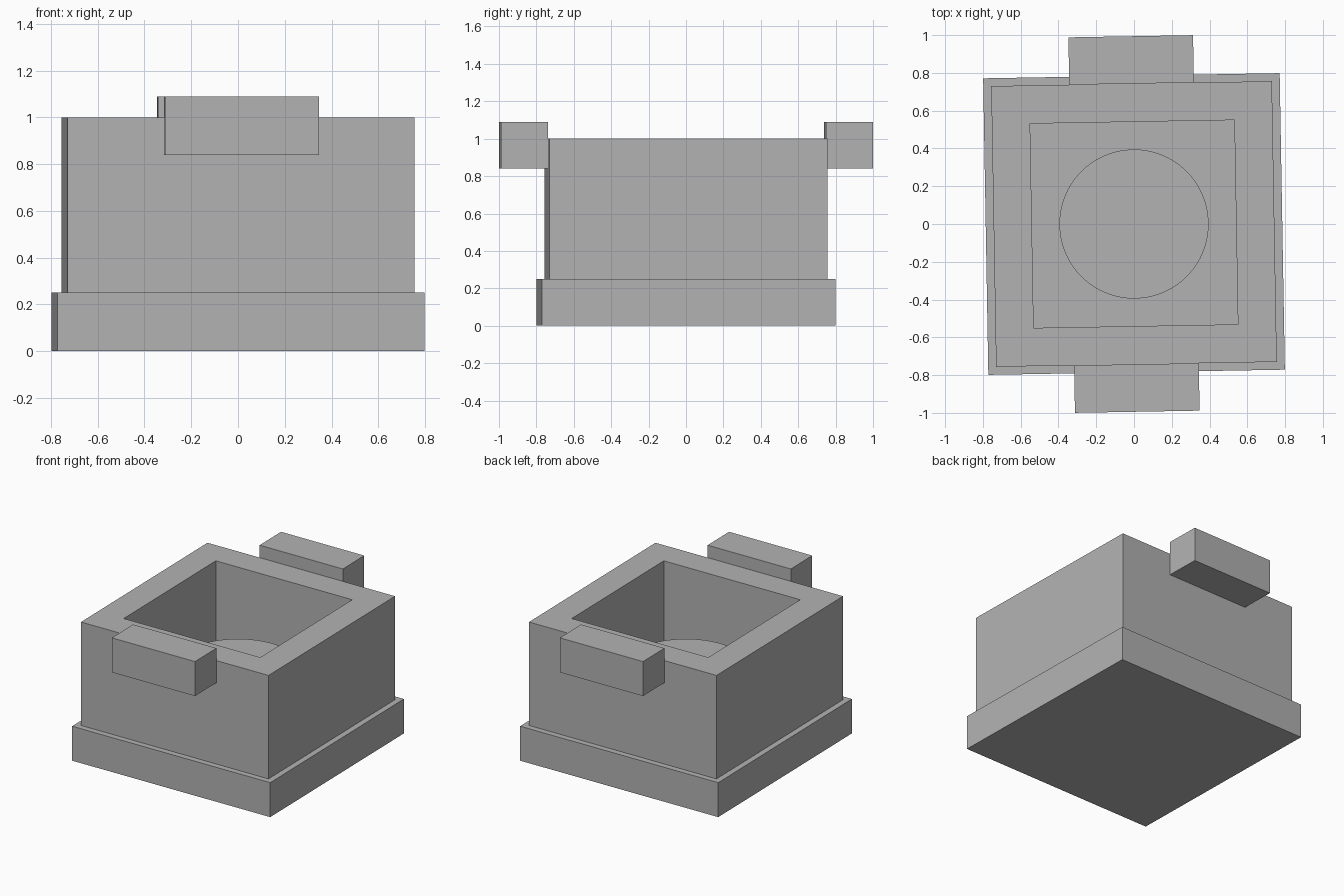
import bpy
import bmesh
from math import radians
from mathutils import Matrix

cube = bpy.data.objects.get("Cube")
if cube:
    bpy.data.objects.remove(cube, do_unlink=True)

TURN = Matrix.Rotation(radians(1.0), 4, 'Z')   # whole model sits slightly turned

grey = bpy.data.materials.new("plain grey")
grey.use_nodes = True
grey.diffuse_color = (0.45, 0.45, 0.45, 1)
grey.node_tree.nodes["Principled BSDF"].inputs["Base Color"].default_value = (0.45, 0.45, 0.45, 1)


def finish(name, bm):
    """Turn a bmesh into a named grey object."""
    bm.transform(TURN)
    mesh = bpy.data.meshes.new(name)
    bm.to_mesh(mesh)
    bm.free()
    mesh.materials.append(grey)
    obj = bpy.data.objects.new(name, mesh)
    bpy.context.collection.objects.link(obj)
    return obj


def block(x, y0, y1, z0, z1):
    """Box spanning -x..x, y0..y1, z0..z1."""
    bm = bmesh.new()
    bmesh.ops.create_cube(bm, size=1)
    bmesh.ops.scale(bm, vec=(2 * x, y1 - y0, z1 - z0), verts=bm.verts)
    bmesh.ops.translate(bm, vec=(0, (y0 + y1) / 2, (z0 + z1) / 2), verts=bm.verts)
    return bm


BASE, BODY, WELL = 0.785, 0.743, 0.457
FLOOR, RIM = 0.25, 1.0

# Base plate
finish("base_plate", block(BASE, -BASE, BASE, 0, FLOOR))

# Body: inset the top face and sink it to form the square well
bm = block(BODY, -BODY, BODY, FLOOR, RIM)
top = max(bm.faces, key=lambda f: f.calc_center_median().z)
bmesh.ops.inset_region(bm, faces=[top], thickness=BODY - WELL)
well = bmesh.ops.extrude_discrete_faces(bm, faces=[top])["faces"][0]
bmesh.ops.translate(bm, vec=(0, 0, FLOOR + 0.01 - RIM), verts=well.verts)
bmesh.ops.recalc_face_normals(bm, faces=bm.faces)
finish("body", bm)

# Round post standing in the well
bm = bmesh.new()
bmesh.ops.create_cone(bm, cap_ends=True, segments=64, radius1=0.395, radius2=0.395,
                      depth=0.6 - FLOOR,
                      matrix=Matrix.Translation((0, 0, (0.6 + FLOOR) / 2)))
post = finish("round_post", bm)
bpy.context.view_layer.objects.active = post
post.select_set(True)
bpy.ops.object.shade_smooth_by_angle(angle=radians(30))

# Handles on the front and back walls
for name, y0, y1 in (("front_handle", -0.994, -BODY), ("back_handle", BODY, 0.994)):
    finish(name, block(0.33, y0, y1, 0.84, 1.09))
